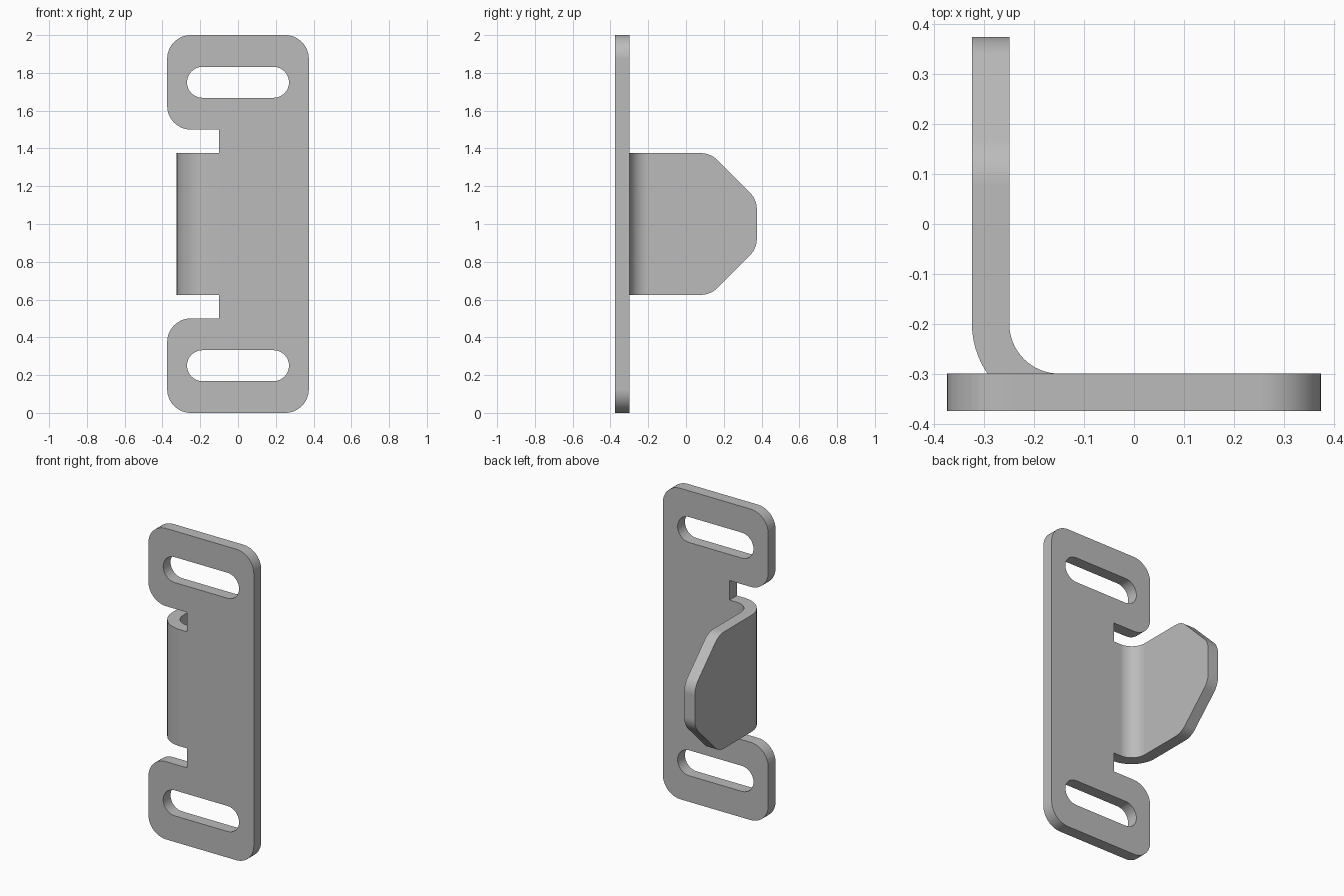
import bpy, bmesh, math
from mathutils import Vector

if "Cube" in bpy.data.objects:
    bpy.data.objects.remove(bpy.data.objects["Cube"], do_unlink=True)

THICK, FRONT = 0.075, -0.375
INNER = 0.1                    # inside bend radius
BEND_X = -0.15                 # where the bend starts
BEND_LEN = math.pi / 2 * (INNER + THICK / 2)
BEND_STEPS = 16
FLANGE = 0.575                 # straight length after the bend
TIP = BEND_X - BEND_LEN - FLANGE


def rounded(corners, steps=12):
    """Outline through (x, z, radius) corners, each with a fillet."""
    pts = []
    for i, (x, z, r) in enumerate(corners):
        p = Vector((x, z))
        if r == 0:
            pts.append(p)
            continue
        a = (Vector(corners[i - 1][:2]) - p).normalized()
        b = (Vector(corners[(i + 1) % len(corners)][:2]) - p).normalized()
        half = a.angle(b) / 2
        centre = p + (a + b).normalized() * (r / math.sin(half))
        start = p + a * (r / math.tan(half)) - centre
        end = p + b * (r / math.tan(half)) - centre
        sweep = math.pi - 2 * half
        for k in range(steps + 1):
            t = k / steps
            pts.append(centre + (start * math.sin((1 - t) * sweep)
                                 + end * math.sin(t * sweep)) / math.sin(sweep))
    return pts


def add_loop(bm, pts):
    vs = [bm.verts.new((p.x, FRONT, p.y)) for p in pts]
    for i, v in enumerate(vs):
        bm.edges.new((vs[i - 1], v))


# Flat sheet outline: lower half, then mirrored about mid height
half_outline = [
    (0.375, 0, 0.125), (-0.375, 0, 0.125), (-0.375, 0.5, 0.125),
    (-0.1, 0.5, 0), (-0.1, 0.625, 0),
    (TIP + 0.245, 0.625, 0.125), (TIP, 0.87, 0.125),
]
outline = half_outline + [(x, 2 - z, r) for x, z, r in reversed(half_outline)]

bm = bmesh.new()
add_loop(bm, rounded(outline))

# Mounting slots
for cz in (0.25, 1.75):
    r, w = 0.082, 0.27
    slot = []
    for side in (1, -1):
        for k in range(17):
            a = side * math.pi / 2 - math.pi * k / 16
            slot.append(Vector((side * (w - r) + r * math.cos(a), cz + r * math.sin(a))))
    add_loop(bm, slot)

bmesh.ops.triangle_fill(bm, edges=bm.edges[:], use_beauty=True, normal=(0, -1, 0))

# Crease lines across the bend
for k in range(BEND_STEPS + 1):
    x = BEND_X - BEND_LEN * k / BEND_STEPS
    bmesh.ops.bisect_plane(bm, geom=bm.verts[:] + bm.edges[:] + bm.faces[:],
                           dist=1e-5, plane_co=(x, 0, 0), plane_no=(1, 0, 0))

# Sheet thickness
ext = bmesh.ops.extrude_face_region(bm, geom=bm.faces[:], use_keep_orig=True)
for v in ext["geom"]:
    if isinstance(v, bmesh.types.BMVert):
        v.co.y += THICK

# Fold the middle tab backwards
for v in bm.verts:
    if abs(v.co.z - 1) < 0.4 and v.co.x < BEND_X:
        s = BEND_X - v.co.x
        radius = INNER + THICK - (v.co.y - FRONT)
        ang = min(s / BEND_LEN, 1) * math.pi / 2
        v.co.x = BEND_X - radius * math.sin(ang)
        v.co.y = FRONT + THICK + INNER - radius * math.cos(ang) + max(s - BEND_LEN, 0)

bmesh.ops.recalc_face_normals(bm, faces=bm.faces[:])
mesh = bpy.data.meshes.new("bracket_plate")
bm.to_mesh(mesh)
bm.free()
bracket = bpy.data.objects.new("bracket_plate", mesh)
bpy.context.collection.objects.link(bracket)

# Plain grey metal
grey = bpy.data.materials.new("grey_metal")
grey.use_nodes = True
colour = (0.5, 0.5, 0.5, 1)
grey.diffuse_color = colour
grey.node_tree.nodes["Principled BSDF"].inputs["Base Color"].default_value = colour
mesh.materials.append(grey)

bpy.ops.object.select_all(action="DESELECT")
bracket.select_set(True)
bpy.context.view_layer.objects.active = bracket
bpy.ops.object.shade_smooth_by_angle(angle=math.radians(30))
weighted = bracket.modifiers.new("flat_face_normals", "WEIGHTED_NORMAL")
weighted.keep_sharp = True
